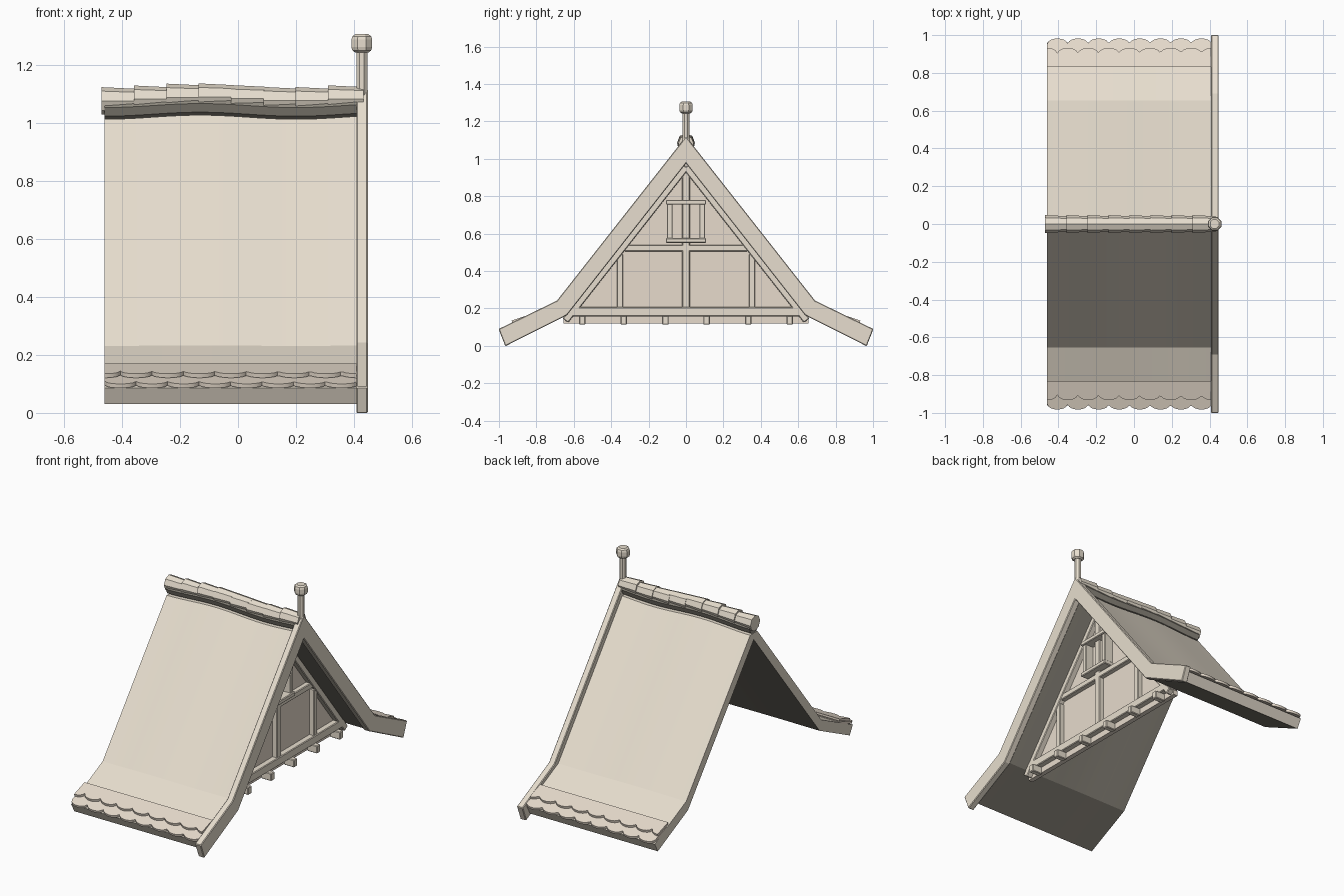
import bpy, bmesh, math
from mathutils import Vector

if "Cube" in bpy.data.objects:
    bpy.data.objects.remove(bpy.data.objects["Cube"])


def colour(name, rgb):
    m = bpy.data.materials.new(name)
    m.diffuse_color = (*rgb, 1)
    m.use_nodes = True
    m.node_tree.nodes["Principled BSDF"].inputs["Base Color"].default_value = m.diffuse_color
    return m


BEIGE = colour("warm_beige", (0.80, 0.73, 0.62))
PLASTER = colour("pale_plaster", (0.81, 0.72, 0.615))
DARK = colour("dark_soffit", (0.27, 0.25, 0.21))


def finish(name, bm, bevel=0.0, smooth=False, mat=BEIGE):
    bmesh.ops.recalc_face_normals(bm, faces=bm.faces)
    me = bpy.data.meshes.new(name)
    bm.to_mesh(me)
    bm.free()
    me.materials.append(mat)
    ob = bpy.data.objects.new(name, me)
    bpy.context.collection.objects.link(ob)
    if bevel:
        m = ob.modifiers.new("bevel", 'BEVEL')
        m.width, m.segments, m.limit_method = bevel, 1, 'ANGLE'
    if smooth:
        bpy.ops.object.select_all(action='DESELECT')
        ob.select_set(True)
        bpy.context.view_layer.objects.active = ob
        bpy.ops.object.shade_smooth_by_angle(angle=math.radians(25))
    return ob


def loft(name, rings, bevel=0.0, smooth=False, mat=BEIGE):
    """Skin a list of equal-length point rings and cap both ends."""
    bm = bmesh.new()
    vs = [[bm.verts.new(p) for p in r] for r in rings]
    n = len(vs[0])
    for a, b in zip(vs, vs[1:]):
        for i in range(n):
            j = (i + 1) % n
            bm.faces.new((a[i], a[j], b[j], b[i]))
    bm.faces.new(vs[0])
    bm.faces.new(vs[-1])
    return finish(name, bm, bevel, smooth, mat)


def prism(name, pts, x0, x1, bevel=0.0, mat=BEIGE):
    """Extrude a (y, z) outline along x."""
    return loft(name, [[(x, y, z) for y, z in pts] for x in (x0, x1)], bevel, mat=mat)


def beam(name, p, q, w, x0, x1, bevel=0.004):
    """Straight timber of width w between two (y, z) points."""
    p, q = Vector(p), Vector(q)
    d = (q - p).normalized()
    s = Vector((-d.y, d.x)) * w / 2
    return prism(name, [p + s, q + s, q - s, p - s], x0, x1, bevel)


def mirrored(right):
    """Close a right-hand outline by mirroring it across y = 0."""
    return right + [(-y, z) for y, z in reversed(right) if y > 0]


def wave(x):
    return 0.007 * math.cos((x + 0.13) * math.tau / 0.66)


# Bent roof shell with a gently sagging ridge and a dark underside
outer = [(0.035, 1.02), (0.655, 0.232), (0.96, 0.085)]
inner = [(0.93, 0.03), (0.638, 0.171), (0.0, 0.98)]
shell = mirrored(outer + inner)
sections = [-0.46 + 0.87 * i / 20 for i in range(21)]
roof = loft("roof_shell", [[(x, y, z + wave(x) * max(0, (z - 0.1) / 0.9)) for y, z in shell]
                           for x in sections], smooth=True)
roof.data.materials.append(DARK)
for f in roof.data.polygons:
    if f.normal.z < -0.55:
        f.material_index = 1

# Dark ridge pole under the cap tiles
loft("ridge_pole", [[(x, 0.042 * math.cos(a * math.tau / 8),
                      1.06 + wave(x) + 0.042 * math.sin(a * math.tau / 8))
                     for a in range(8)] for x in sections], smooth=True, mat=DARK)

# Tapered, overlapping ridge cap tiles
for k in range(8):
    x0 = -0.47 + k * 0.1115
    rings = []
    for x, r in ((x0, 0.047), (x0 + 0.122, 0.041)):
        zc = 1.083 + wave(x0 + 0.05)
        rings.append([(x, r * math.cos(a * math.tau / 8),
                       zc + r * math.sin(a * math.tau / 8)) for a in range(8)])
    loft("ridge_tile", rings)

# Scalloped eave tile rows on both sides
PITCH = 0.109


def eave_row(name, side, back, front, offset, thick):
    (y0, z0), (y1, z1) = back, front
    steps = 96
    bm = bmesh.new()
    cols = []
    for i in range(steps + 1):
        x = -0.46 + 0.868 * i / steps
        t = ((x + 0.46 + offset) / PITCH) % 1.0
        drop = 0.03 * (1 - math.sqrt(max(0, 1 - (2 * t - 1) ** 2)))
        f = 1 - drop / (y1 - y0)
        ye, ze = y0 + (y1 - y0) * f, z0 + (z1 - z0) * f
        cols.append([bm.verts.new((x, side * y, z)) for y, z in
                     ((y0, z0), (ye, ze), (ye - 0.004, ze - thick), (y0, z0 - thick))])
    for a, b in zip(cols, cols[1:]):
        for j in range(4):
            k = (j + 1) % 4
            bm.faces.new((a[j], a[k], b[k], b[j]))
    bm.faces.new(cols[0])
    bm.faces.new(cols[-1])
    finish(name, bm, smooth=True, mat=PLASTER)


for s in (-1, 1):
    eave_row("upper_eave_tiles", s, (0.83, 0.17), (0.932, 0.135), PITCH / 2, 0.014)
    eave_row("lower_eave_tiles", s, (0.84, 0.148), (0.982, 0.1), 0.0, 0.014)

# Bargeboard across the gable edge
barge = mirrored([(0.0, 1.12), (0.69, 0.242), (1.002, 0.09),
                  (0.966, -0.002), (0.636, 0.164), (0.0, 0.975)])
prism("bargeboard", barge, 0.408, 0.448, 0.004)


# Finial post and knob
def turned(name, profile, n):
    loft(name, [[(0.427 + r * math.cos((a + 0.5) * math.tau / n),
                  r * math.sin((a + 0.5) * math.tau / n), z) for a in range(n)]
                for r, z in profile])


turned("finial_post", [(0.0205, 1.06), (0.0205, 1.26)], 8)
turned("finial_knob", [(0.025, 1.243), (0.035, 1.25), (0.039, 1.262), (0.039, 1.287),
                       (0.035, 1.299), (0.025, 1.306)], 8)

# Recessed gable wall
prism("gable_wall", [(-0.655, 0.12), (0.655, 0.12), (0.655, 0.15), (0, 0.985), (-0.655, 0.15)],
      0.22, 0.25, mat=PLASTER)

# Gable timber frame
X0, X1 = 0.245, 0.28
beam("sill_beam", (-0.64, 0.182), (0.64, 0.182), 0.05, X0, X1 + 0.005)
beam("collar_beam", (-0.33, 0.523), (0.33, 0.523), 0.035, X0, X1)
beam("king_post", (0, 0.2), (0, 0.93), 0.042, X0, X1)
for s in (-1, 1):
    beam("rafter", (s * 0.645, 0.135), (0, 0.957), 0.037, X0, X1 + 0.005)
    beam("side_post", (s * 0.353, 0.2), (s * 0.353, 0.49), 0.034, X0, X1)

# Joist ends below the sill
for y in (0.11, 0.333, 0.555):
    for s in (-1, 1):
        beam("joist_end", (s * y, 0.113), (s * y, 0.16), 0.034, 0.245, 0.315)

# Small window frame with sill and head
beam("window_head", (-0.107, 0.768), (0.107, 0.768), 0.026, X0, 0.315)
beam("window_sill", (-0.107, 0.563), (0.107, 0.563), 0.026, X0, 0.315)
for s in (-1, 1):
    beam("window_jamb", (s * 0.087, 0.563), (s * 0.087, 0.768), 0.03, X0, 0.305)
